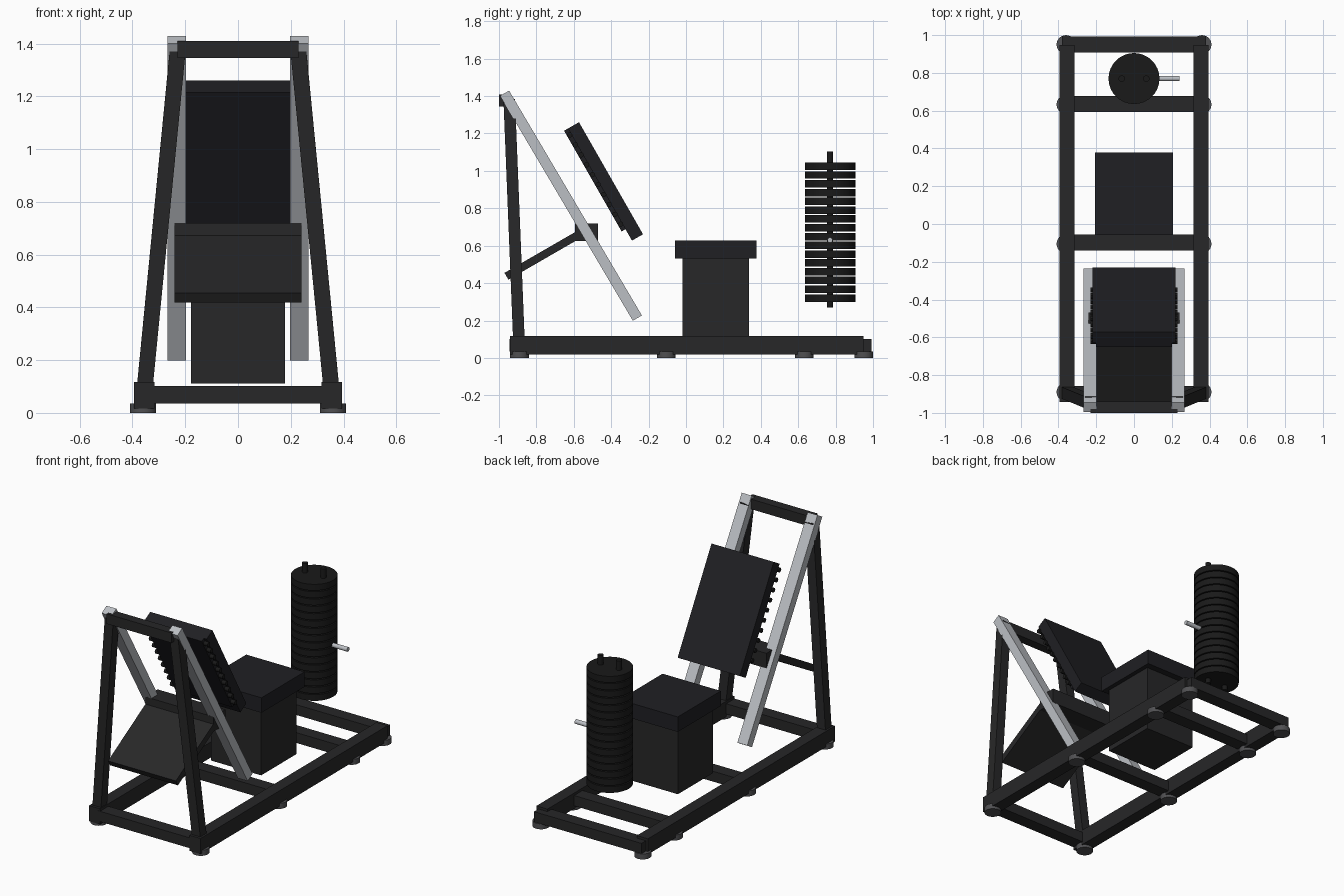
import bpy, math
from mathutils import Vector, Matrix

if "Cube" in bpy.data.objects:
    bpy.data.objects.remove(bpy.data.objects["Cube"])


def mat(name, r, g, b):
    m = bpy.data.materials.new(name)
    m.diffuse_color = (r, g, b, 1)
    m.use_nodes = True
    m.node_tree.nodes["Principled BSDF"].inputs["Base Color"].default_value = m.diffuse_color
    return m


FRAME = mat("frame_black", 0.02, 0.02, 0.021)
PAD = mat("pad_black", 0.014, 0.014, 0.017)
IRON = mat("iron_black", 0.01, 0.01, 0.01)
RUBBER = mat("foot_grey", 0.08, 0.08, 0.085)
STEEL = mat("steel", 0.5, 0.52, 0.55)


def box(name, center, size, m, rot=None):
    """Box with given full size, optionally rotated about x."""
    bpy.ops.mesh.primitive_cube_add(size=1)
    o = bpy.context.object
    o.name = name
    o.data.transform(Matrix.Diagonal((*size, 1)))
    o.location = center
    if rot:
        o.rotation_euler.x = rot
    o.data.materials.append(m)
    return o


def cyl(name, center, r, depth, m, axis="Z", n=32):
    bpy.ops.mesh.primitive_cylinder_add(vertices=n, radius=r, depth=depth, location=center)
    o = bpy.context.object
    o.name = name
    if axis == "X":
        o.rotation_euler.y = math.pi / 2
    o.data.materials.append(m)
    bpy.ops.object.shade_smooth_by_angle()
    return o


def beam(name, a, b, w, d, m):
    """Rectangular tube between two points, w wide in x and d deep."""
    a, b = Vector(a), Vector(b)
    z = (b - a).normalized()
    y = z.cross(Vector((1, 0, 0))).normalized()
    x = y.cross(z)
    o = box(name, (0, 0, 0), (w, d, (b - a).length), m)
    rot = Matrix((x, y, z)).transposed().to_4x4()
    o.matrix_world = Matrix.Translation((a + b) / 2) @ rot
    return o


# Base frame, uprights, guide rails and feet, mirrored left and right
for side, s in (("left", -1), ("right", 1)):
    box(f"base_rail_{side}", (s * 0.355, 0.003, 0.067), (0.078, 1.89, 0.1), FRAME)
    beam(f"upright_{side}", (s * 0.357, -0.892, 0.06), (s * 0.228, -0.945, 1.38), 0.06, 0.062, FRAME)
    beam(f"guide_rail_{side}", (s * 0.233, -0.97, 1.415), (s * 0.233, -0.26, 0.213), 0.07, 0.056, STEEL)
    for i, y in enumerate((-0.89, -0.105, 0.633, 0.95)):
        cyl(f"foot_{side}_{i}", (s * 0.36, y, 0.0175), 0.05, 0.035, RUBBER, n=24)

# Cross members
for name, y, w in (("front", -0.9, 0.68), ("seat", -0.098, 0.66),
                   ("stack", 0.636, 0.66), ("rear", 0.95, 0.76)):
    box(f"{name}_crossbar", (0, y, 0.068), (w, 0.085, 0.066), FRAME)
box("top_crossbar", (0, -0.97, 1.377), (0.46, 0.06, 0.064), FRAME)

# Foot plate set square to the rails, with its mounting block
tilt = math.radians(30)
box("foot_plate", (0, -0.765, 0.549), (0.48, 0.45, 0.042), FRAME, tilt)
box("carriage_block", (0, -0.531, 0.672), (0.48, 0.123, 0.096), FRAME)

# Inclined pad: u runs down its length, n points out of its upper face
u = Vector((0, 0.496, -0.868))
n = Vector((0, 0.868, 0.496))
top = Vector((0, -0.572, 1.26))


def on_pad(along, depth):
    return top + u * along - n * depth


box("back_pad", on_pad(0.345, 0.034), (0.44, 0.068, 0.69), PAD, math.radians(29.75))
box("pad_backing", on_pad(0.31, 0.079), (0.40, 0.026, 0.62), PAD, math.radians(29.75))
# Rows of pad edge rollers
for i in range(10):
    cyl(f"pad_roller_{i}", on_pad(0.035 + i * 0.061, 0.077), 0.014, 0.458, IRON, "X", 12)

# Seat
box("seat_box", (0, 0.158, 0.323), (0.356, 0.356, 0.425), FRAME)
box("seat_cushion", (0, 0.16, 0.58), (0.412, 0.435, 0.096), PAD)

# Weight stack: plates, guide rods and selector pin
for i in range(16):
    cyl(f"weight_plate_{i}", (0, 0.77, 0.32 + i * 0.047), 0.135, 0.04, IRON, n=32)
for side, s in (("left", -1), ("right", 1)):
    cyl(f"stack_rod_{side}", (s * 0.065, 0.77, 0.687), 0.017, 0.835, IRON, n=16)
cyl("selector_pin", (0.12, 0.77, 0.63), 0.014, 0.24, STEEL, "X", 16)
